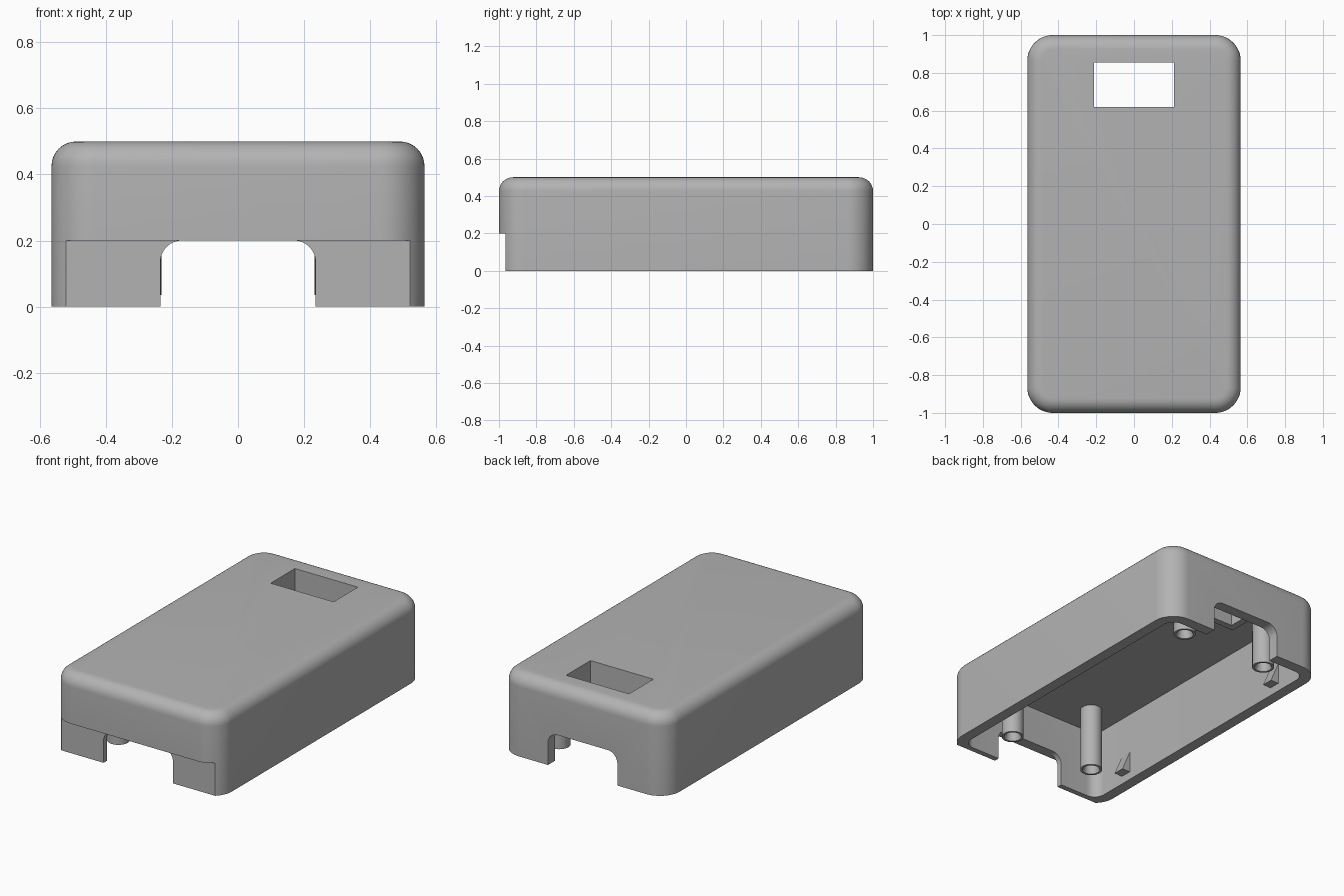
import bpy, bmesh, math

if "Cube" in bpy.data.objects:
    bpy.data.objects.remove(bpy.data.objects["Cube"])

HX, HY, H = 0.565, 1.0, 0.5      # half width, half length, height
WALL, ROOF = 0.068, 0.43         # wall thickness, ceiling height

grey = bpy.data.materials.new("plain grey")
grey.diffuse_color = (0.45, 0.45, 0.45, 1)
grey.use_nodes = True
grey.node_tree.nodes["Principled BSDF"].inputs["Base Color"].default_value = grey.diffuse_color


def finish(bm, name):
    bmesh.ops.recalc_face_normals(bm, faces=bm.faces[:])
    mesh = bpy.data.meshes.new(name)
    bm.to_mesh(mesh)
    bm.free()
    mesh.materials.append(grey)
    ob = bpy.data.objects.new(name, mesh)
    bpy.context.collection.objects.link(ob)
    return ob


def box(name, x0, x1, y0, y1, z0, z1, edge_axis=None, radius=0, top_radius=0):
    """Box with optional rounded edges along one axis, then a rounded top rim."""
    bm = bmesh.new()
    bmesh.ops.create_cube(bm, size=1)
    for v in bm.verts:
        v.co = [a + (c + 0.5) * (b - a) for c, a, b in
                zip(v.co, (x0, y0, z0), (x1, y1, z1))]
    if edge_axis is not None:
        edges = [e for e in bm.edges
                 if abs((e.verts[0].co - e.verts[1].co)[edge_axis]) > 1e-4]
        bmesh.ops.bevel(bm, geom=edges, offset=radius, segments=12,
                        profile=0.5, affect='EDGES')
    if top_radius:
        edges = [e for e in bm.edges if all(v.co.z > z1 - 1e-4 for v in e.verts)]
        bmesh.ops.bevel(bm, geom=edges, offset=top_radius, segments=8,
                        profile=0.5, affect='EDGES')
    return finish(bm, name)


def boolean(ob, other, operation='DIFFERENCE'):
    mod = ob.modifiers.new("cut", 'BOOLEAN')
    mod.object, mod.operation, mod.solver = other, operation, 'EXACT'
    bpy.context.view_layer.objects.active = ob
    bpy.ops.object.modifier_apply(modifier=mod.name)
    bpy.data.objects.remove(other)


def smooth(ob):
    bpy.ops.object.select_all(action='DESELECT')
    ob.select_set(True)
    bpy.context.view_layer.objects.active = ob
    bpy.ops.object.shade_smooth_by_angle(angle=math.radians(30))


# Rounded outer shell, hollowed from below
shell = box("cover_shell", -HX, HX, -HY, HY, 0, H, 2, 0.135, 0.075)
boolean(shell, box("cavity", -HX + WALL, HX - WALL, -HY + WALL, HY - WALL,
                   -0.2, ROOF, 2, 0.068))

# Collar hanging under the display window
boolean(shell, box("window_collar", -0.255, 0.255, 0.58, 0.895, 0.365, 0.46), 'UNION')
boolean(shell, box("window_cut", -0.213, 0.213, 0.62, 0.855, 0.3, 0.6))

# Shallow step across the lower front, and the two end openings
boolean(shell, box("front_step", -0.7, 0.7, -1.2, -0.965, -0.2, 0.2))
for y in (-1, 1):
    boolean(shell, box("end_opening", -0.235, 0.235, y - 0.12, y + 0.12,
                       -0.3, 0.2, 1, 0.065))
smooth(shell)


# Hollow screw posts: lathed profile of (radius, height)
def post(name, x, y):
    profile = [(0.063, ROOF + 0.02), (0.063, 0.035), (0.05, 0.035),
               (0.04, 0.06), (0.04, 0.3), (0, 0.3)]
    bm = bmesh.new()
    verts = [bm.verts.new((r, 0, z)) for r, z in profile]
    edges = [bm.edges.new(p) for p in zip(verts, verts[1:])]
    bmesh.ops.spin(bm, geom=verts + edges, cent=(0, 0, 0), axis=(0, 0, 1),
                   angle=math.tau, steps=32)
    bmesh.ops.remove_doubles(bm, verts=bm.verts[:], dist=1e-5)
    bmesh.ops.holes_fill(bm, edges=[e for e in bm.edges if e.is_boundary])
    bmesh.ops.translate(bm, verts=bm.verts[:], vec=(x, y, 0))
    smooth(finish(bm, name))


# Wedge-shaped snap clips on the long walls
def clip(name, side, y, half=0.035):
    wall = HX - WALL
    profile = [(wall + 0.01, 0.05), (wall - 0.055, 0.05),
               (wall, 0.18), (wall + 0.01, 0.18)]
    bm = bmesh.new()
    face = bm.faces.new([bm.verts.new((side * x, y - half, z)) for x, z in profile])
    out = bmesh.ops.extrude_face_region(bm, geom=[face])
    bmesh.ops.translate(bm, vec=(0, 2 * half, 0),
                        verts=[g for g in out["geom"] if isinstance(g, bmesh.types.BMVert)])
    finish(bm, name)


for side, label in ((-1, "left"), (1, "right")):
    for end, post_y, clip_y in (("front", -0.735, -0.665), ("back", 0.805, 0.665)):
        post(f"{end}_{label}_screw_post", side * 0.295, post_y)
        clip(f"{end}_{label}_snap_clip", side, clip_y)
